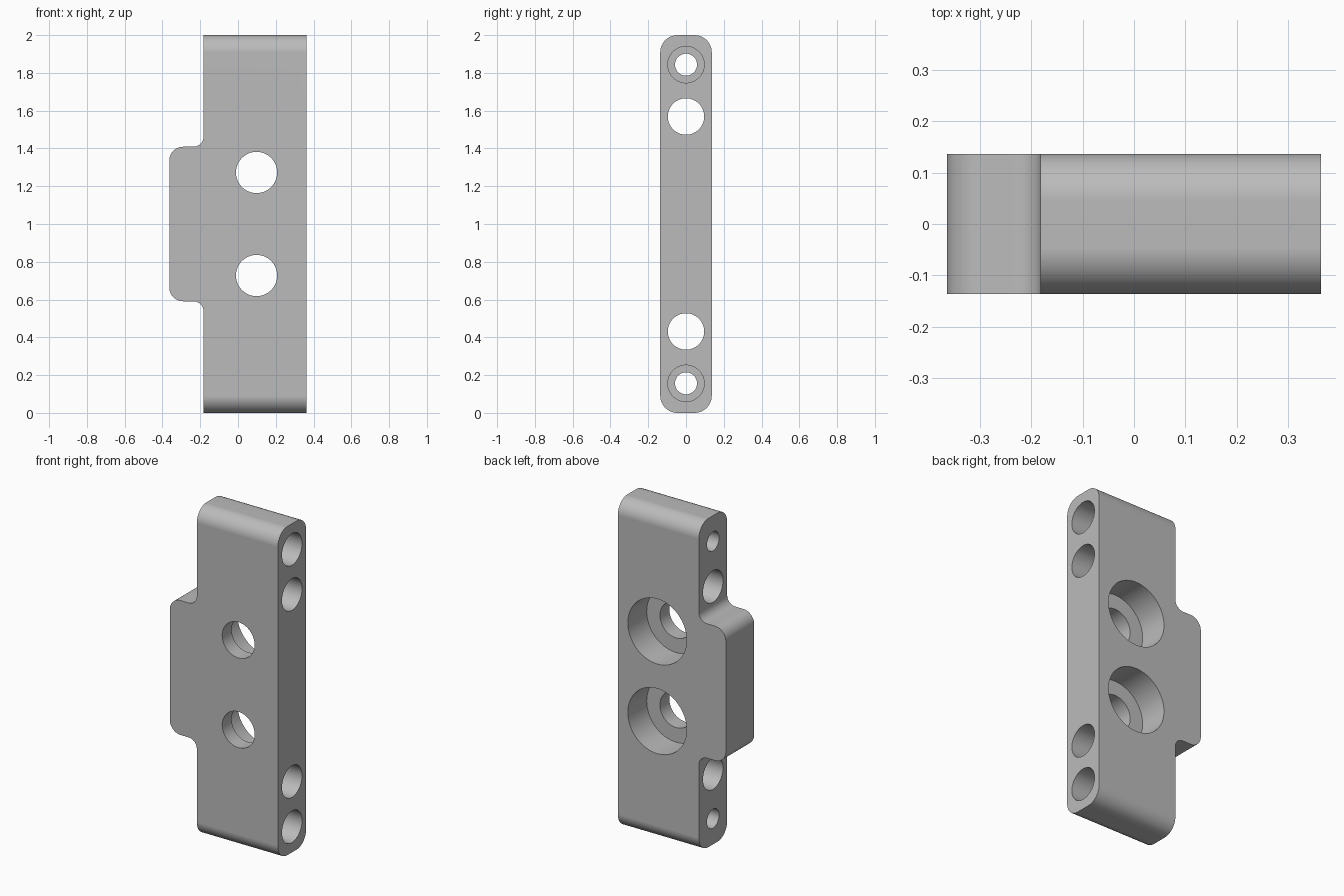
import bpy, bmesh
from math import pi, sin, cos, radians
from mathutils import Matrix, Vector

cube = bpy.data.objects.get("Cube")
if cube:
    bpy.data.objects.remove(cube, do_unlink=True)

MM = 2 / 55                      # one design unit
HALF_W, HALF_T = 10 * MM, 3.75 * MM
BAR_X = -5 * MM                  # edge of the bar where the tab begins
TAB_Z = 11.25 * MM               # half height of the tab
R_OUT, R_IN = 2 * MM, 1.5 * MM

grey = bpy.data.materials.new("light grey")
grey.use_nodes = True
colour = (0.5, 0.5, 0.5, 1)
grey.diffuse_color = colour
grey.node_tree.nodes["Principled BSDF"].inputs["Base Color"].default_value = colour


def make_object(name, bm):
    bmesh.ops.recalc_face_normals(bm, faces=bm.faces)
    mesh = bpy.data.meshes.new(name)
    bm.to_mesh(mesh)
    bm.free()
    mesh.materials.append(grey)
    obj = bpy.data.objects.new(name, mesh)
    bpy.context.collection.objects.link(obj)
    return obj


def arc(cx, cz, r, start, end, steps=10):
    angles = [radians(start + (end - start) * i / steps) for i in range(steps + 1)]
    return [(cx + r * cos(a), cz + r * sin(a)) for a in angles]


# Plate outline: bar with a filleted side tab, upper half mirrored to lower
upper = [(HALF_W, 1), (BAR_X, 1)]
upper += arc(BAR_X - R_IN, TAB_Z + R_IN, R_IN, 0, -90)
upper += arc(-HALF_W + R_OUT, TAB_Z - R_OUT, R_OUT, 90, 180)
outline = upper + [(x, -z) for x, z in reversed(upper)]

bm = bmesh.new()
face = bm.faces.new([bm.verts.new((x, -HALF_T, z + 1)) for x, z in outline])
ext = bmesh.ops.extrude_face_region(bm, geom=[face])
moved = [v for v in ext["geom"] if isinstance(v, bmesh.types.BMVert)]
bmesh.ops.translate(bm, verts=moved, vec=(0, 2 * HALF_T, 0))

# Round the long edges at the two ends of the bar
ends = [e for e in bm.edges
        if all(abs(abs(v.co.z - 1) - 1) < 1e-4 for v in e.verts)
        and abs(e.verts[0].co.x - e.verts[1].co.x) > 0.1]
bmesh.ops.bevel(bm, geom=ends, offset=2.5 * MM, segments=12, profile=0.5,
                affect='EDGES')
plate = make_object("mounting_plate", bm)

cutters = []


def drill(name, axis, centre, radius, start, end):
    """Cylinder cutter along x or y, spanning start to end on that axis."""
    bm = bmesh.new()
    bmesh.ops.create_cone(bm, cap_ends=True, segments=64, radius1=radius,
                          radius2=radius, depth=end - start)
    turn = Matrix.Rotation(pi / 2, 4, 'Y' if axis == 'x' else 'X')
    middle = Vector(centre)
    setattr(middle, axis, (start + end) / 2)
    bmesh.ops.transform(bm, matrix=Matrix.Translation(middle) @ turn, verts=bm.verts)
    obj = make_object(name, bm)
    obj.hide_render = True
    cutters.append(obj)


for side in (-1, 1):
    # Face holes, counterbored from the back
    face_hole = (2.7 * MM, 0, 1 + side * 7.5 * MM)
    drill("face_hole_cutter", 'y', face_hole, 3 * MM, -0.3, 0.3)
    drill("face_counterbore_cutter", 'y', face_hole, 5.45 * MM, -1.25 * MM, 0.3)
    # Cross holes through the width
    drill("cross_hole_cutter", 'x', (0, 0, 1 + side * 15.65 * MM), 2.65 * MM, -0.6, 0.6)
    # End screw holes, counterbored from the left edge
    screw = (0, 0, 1 + side * 23.2 * MM)
    drill("screw_hole_cutter", 'x', screw, 1.6 * MM, -0.6, 0.6)
    drill("screw_counterbore_cutter", 'x', screw, 2.65 * MM, 2.5 * MM, 0.6)

bpy.ops.object.select_all(action='DESELECT')
plate.select_set(True)
bpy.context.view_layer.objects.active = plate
for cutter in cutters:
    mod = plate.modifiers.new("cut", 'BOOLEAN')
    mod.operation = 'DIFFERENCE'
    mod.solver = 'EXACT'
    mod.object = cutter
    bpy.ops.object.modifier_apply(modifier=mod.name)
for cutter in cutters:
    bpy.data.objects.remove(cutter, do_unlink=True)

# Smooth curved walls, keep flat faces crisp
bpy.ops.object.shade_smooth_by_angle(angle=radians(30))
weighted = plate.modifiers.new("flat face shading", 'WEIGHTED_NORMAL')
weighted.keep_sharp = True
